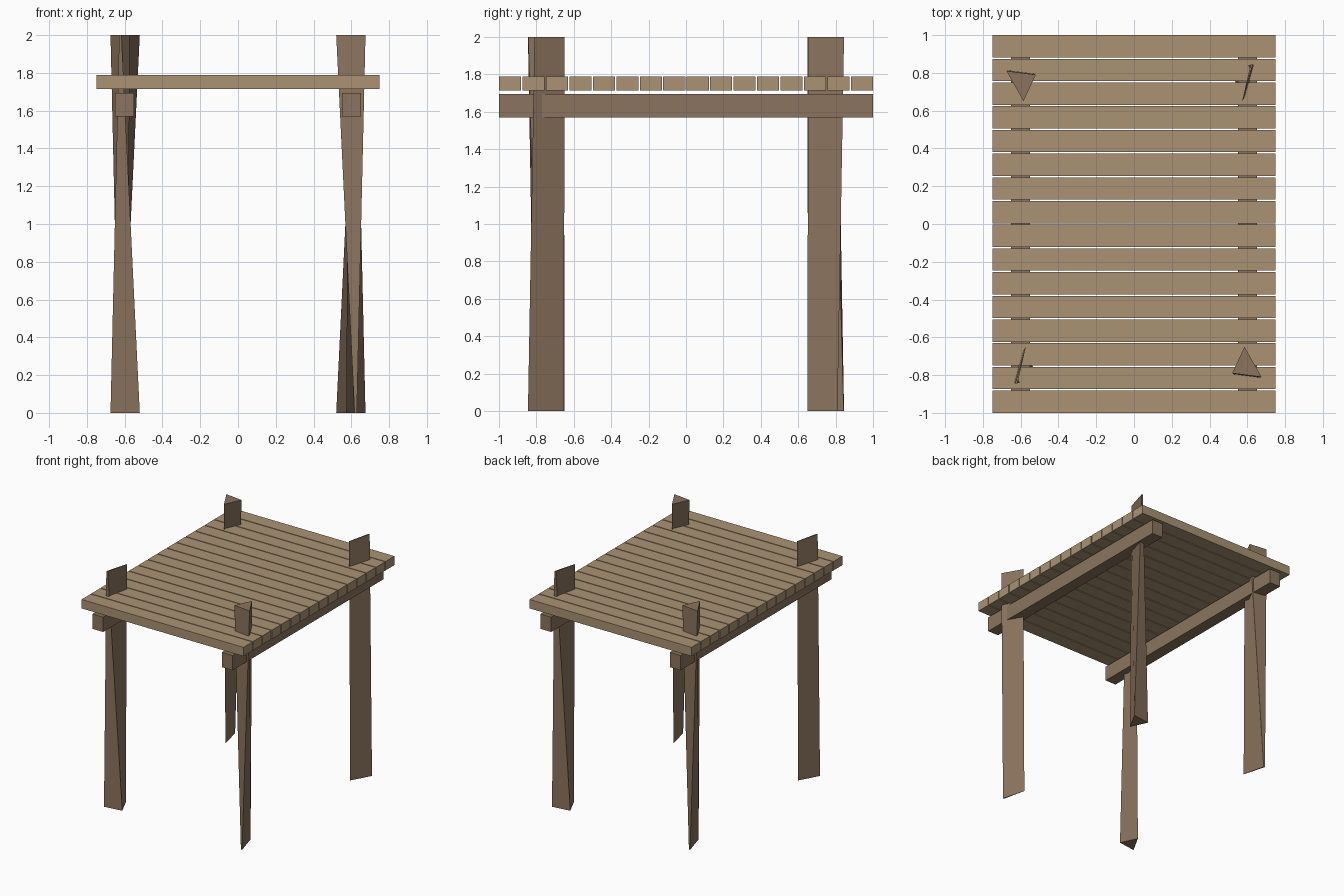
import bpy, bmesh

if "Cube" in bpy.data.objects:
    bpy.data.objects.remove(bpy.data.objects["Cube"])


def material(name, rgb):
    m = bpy.data.materials.new(name)
    m.diffuse_color = (*rgb, 1)
    m.use_nodes = True
    m.node_tree.nodes["Principled BSDF"].inputs["Base Color"].default_value = m.diffuse_color
    return m


plank_wood = material("plank_wood", (0.40, 0.29, 0.175))
post_wood = material("post_wood", (0.26, 0.175, 0.112))


def finish(bm, name, mat):
    bmesh.ops.recalc_face_normals(bm, faces=bm.faces[:])
    me = bpy.data.meshes.new(name)
    bm.to_mesh(me)
    bm.free()
    me.materials.append(mat)
    ob = bpy.data.objects.new(name, me)
    bpy.context.collection.objects.link(ob)
    return ob


def box(name, center, size, mat):
    bm = bmesh.new()
    bmesh.ops.create_cube(bm, size=1)
    for v in bm.verts:
        v.co = [c + p * s for c, p, s in zip(center, v.co, size)]
    return finish(bm, name, mat)


# deck planks laid across the width
COUNT, WIDTH = 16, 0.118
pitch = (2 - WIDTH) / (COUNT - 1)
for i in range(COUNT):
    y = -1 + WIDTH / 2 + i * pitch
    box(f"deck_plank_{i + 1}", (0, y, 1.752), (1.5, WIDTH, 0.075), plank_wood)

# long support beams
for side, sx in (("left", -1), ("right", 1)):
    box(f"{side}_beam", (sx * 0.6, 0, 1.632), (0.1, 2, 0.124), post_wood)

# rough-hewn posts: a triangular end tapering to a thin blade end
BROAD = [(0.585, -0.65), (0.52, -0.79), (0.675, -0.81)]
BLADE = [(0.573, -0.652), (0.617, -0.843), (0.629, -0.845)]


def post(name, sx, sy):
    broad_z, blade_z = (2, 0) if sx * sy < 0 else (0, 2)
    bm = bmesh.new()
    a = [bm.verts.new((sx * x, -sy * -y * -1 * -1, broad_z)) for x, y in BROAD]
    b = [bm.verts.new((sx * x, -sy * y, blade_z)) for x, y in BLADE]
    for v, (x, y) in zip(a, BROAD):
        v.co.y = -sy * y
    bm.faces.new(a)
    bm.faces.new(b)
    for i in range(3):
        j = (i + 1) % 3
        bm.faces.new((a[i], a[j], b[j], b[i]))
    finish(bm, name, post_wood)


for end, sy in (("front", -1), ("back", 1)):
    for side, sx in (("left", -1), ("right", 1)):
        post(f"{end}_{side}_post", sx, sy)
